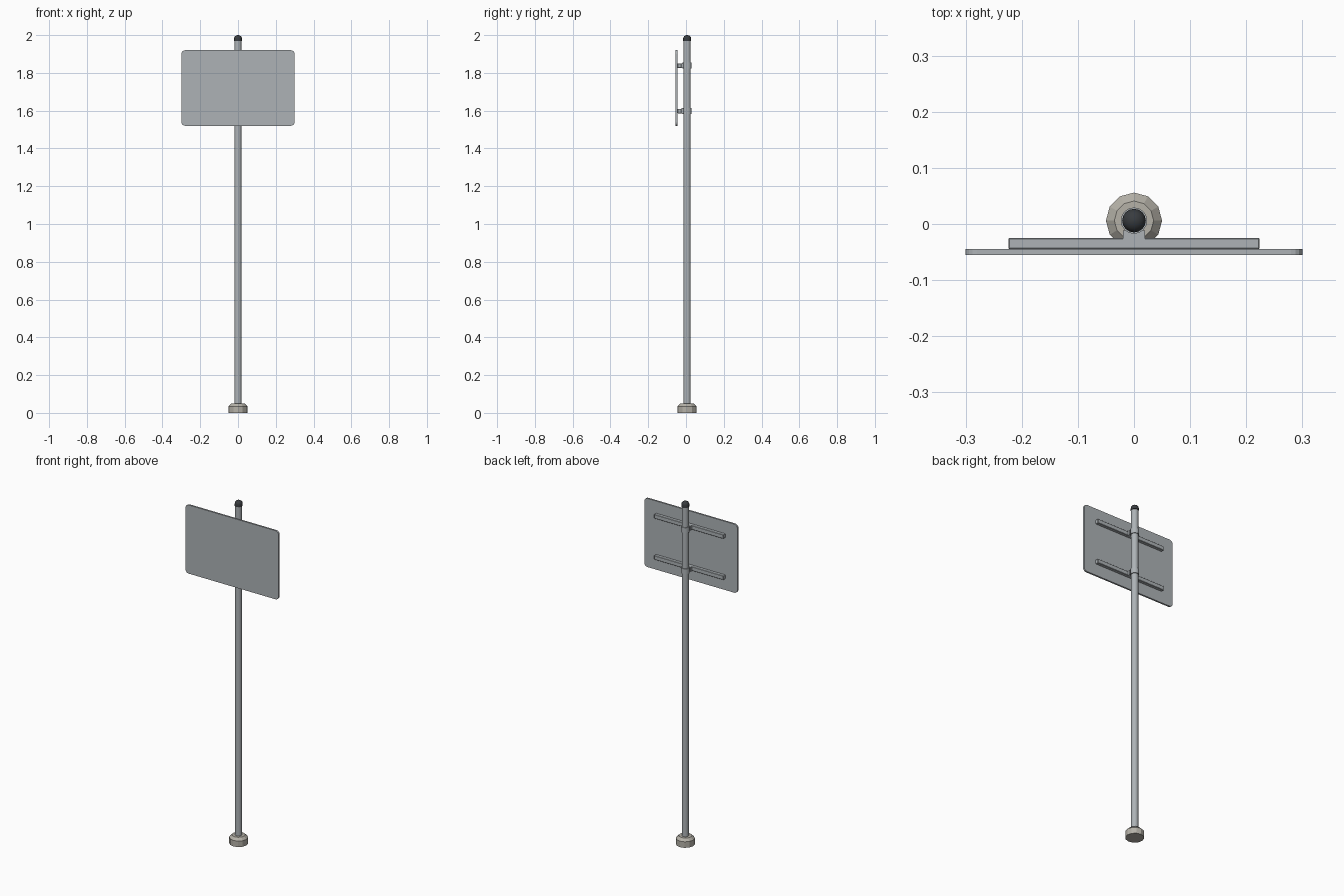
import bpy, bmesh, math

if "Cube" in bpy.data.objects:
    bpy.data.objects.remove(bpy.data.objects["Cube"])

CY = 0.006  # pole axis in y


def finish(bm, name, color=None, smooth=None):
    bmesh.ops.recalc_face_normals(bm, faces=bm.faces)
    me = bpy.data.meshes.new(name)
    bm.to_mesh(me)
    bm.free()
    ob = bpy.data.objects.new(name, me)
    bpy.context.collection.objects.link(ob)
    if color:
        mat = bpy.data.materials.new(name + "_paint")
        mat.diffuse_color = color
        mat.use_nodes = True
        mat.node_tree.nodes["Principled BSDF"].inputs["Base Color"].default_value = mat.diffuse_color
        me.materials.append(mat)
    if smooth:
        bpy.context.view_layer.objects.active = ob
        ob.select_set(True)
        bpy.ops.object.shade_smooth_by_angle(angle=math.radians(smooth))
        ob.select_set(False)
    return ob


def lathe(name, profile, sides, color=None, smooth=None, closed=False):
    """Revolve (radius, z) points around the pole axis."""
    bm = bmesh.new()
    rings = []
    for r, z in profile:
        rings.append([bm.verts.new((r * math.cos(math.tau * i / sides),
                                    CY + r * math.sin(math.tau * i / sides), z))
                      for i in range(sides)])
    pairs = list(zip(rings, rings[1:] + rings[:1])) if closed else list(zip(rings, rings[1:]))
    for a, b in pairs:
        for i in range(sides):
            j = (i + 1) % sides
            bm.faces.new((a[i], a[j], b[j], b[i]))
    if not closed:
        bm.faces.new(rings[0])
        bm.faces.new(rings[-1])
    return finish(bm, name, color, smooth)


def box(name, x, y0, y1, z0, z1, bevel, color):
    bm = bmesh.new()
    bmesh.ops.create_cube(bm, size=1)
    for v in bm.verts:
        v.co.x *= 2 * x
        v.co.y = y0 if v.co.y < 0 else y1
        v.co.z = z0 if v.co.z < 0 else z1
    if bevel:
        bmesh.ops.bevel(bm, geom=bm.edges[:], offset=bevel, segments=1, affect='EDGES')
    return finish(bm, name, color)


STEEL = (0.42, 0.45, 0.47, 1)

# concrete footing with chamfered top
lathe("footing", [(0.05, 0), (0.05, 0.035), (0.035, 0.05)], 12, (0.46, 0.44, 0.39, 1))
# pole
lathe("pole", [(0.019, 0.04), (0.019, 1.98)], 16, STEEL, 30)
# domed end cap
dome = [(0.021 * math.cos(a), 1.982 + 0.018 * math.sin(a))
        for a in (math.radians(d) for d in (0, 22, 45, 67, 86))]
lathe("pole_cap", [(0.021, 1.968)] + dome, 16, (0.04, 0.045, 0.05, 1), 40)

# sign panel with rounded corners
bm = bmesh.new()
corners = [(0.28, 1.90, 0), (-0.28, 1.90, 90), (-0.28, 1.54, 180), (0.28, 1.54, 270)]
outline = []
for cx, cz, start in corners:
    for k in range(5):
        a = math.radians(start + k * 22.5)
        outline.append(bm.verts.new((cx + 0.02 * math.cos(a), -0.055, cz + 0.02 * math.sin(a))))
face = bm.faces.new(outline)
ext = bmesh.ops.extrude_face_region(bm, geom=[face])
for v in ext["geom"]:
    if isinstance(v, bmesh.types.BMVert):
        v.co.y = -0.045
finish(bm, "sign_panel", STEEL)

# two back rails, each with a pole clamp and saddle
for label, z in (("upper", 1.838), ("lower", 1.598)):
    box(label + "_rail", 0.224, -0.045, -0.025, z - 0.012, z + 0.012, 0.002, STEEL)
    box(label + "_saddle", 0.02, -0.027, -0.012, z - 0.013, z + 0.013, 0.0, STEEL)
    lathe(label + "_clamp", [(0.018, z - 0.016), (0.0235, z - 0.016),
                             (0.0235, z + 0.016), (0.018, z + 0.016)], 16, STEEL, 30, True)
